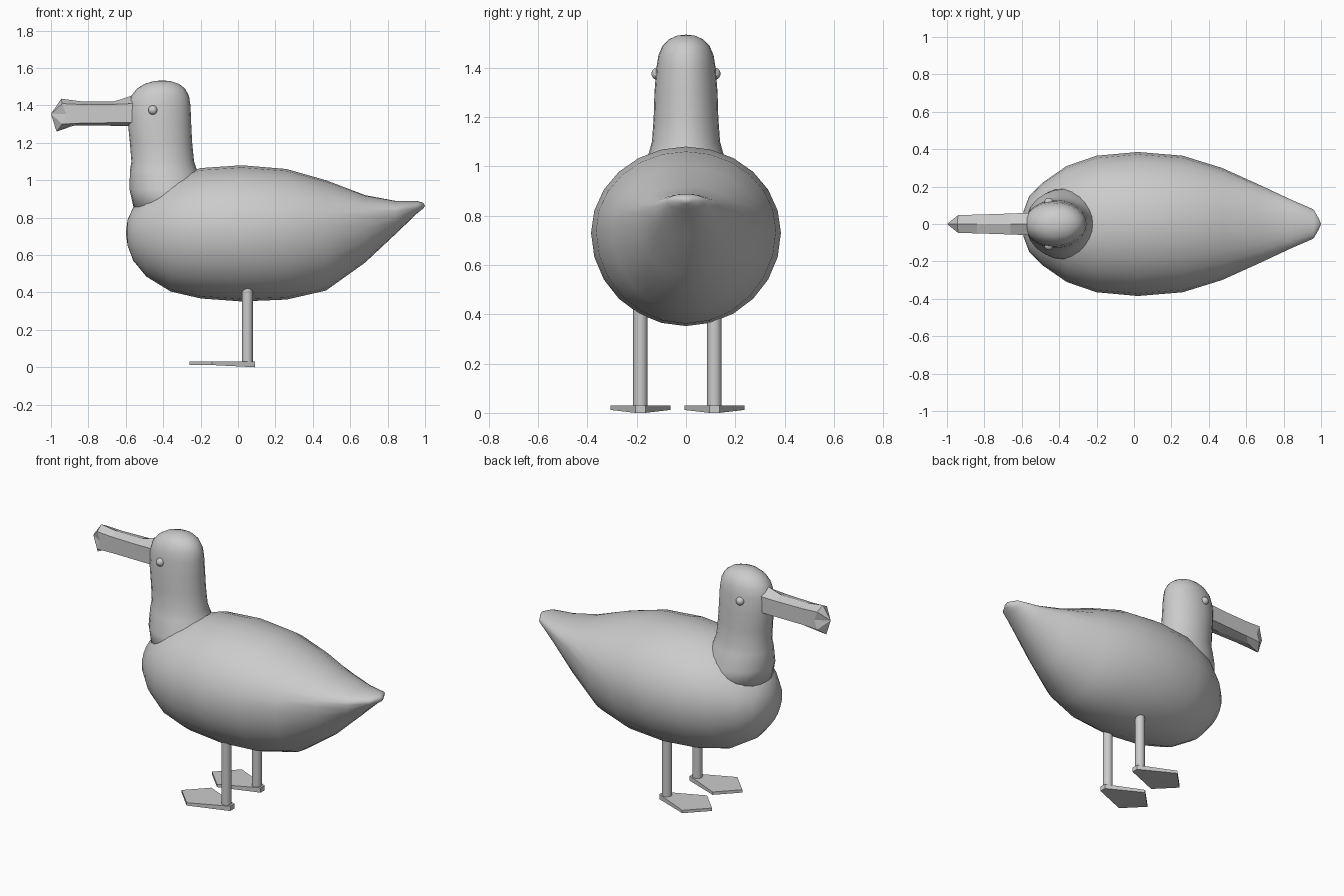
import bpy, bmesh
from math import sin, cos, pi

if "Cube" in bpy.data.objects:
    bpy.data.objects.remove(bpy.data.objects["Cube"])

N = 24


def make(name, verts, faces, smooth=True):
    me = bpy.data.meshes.new(name)
    me.from_pydata(verts, [], faces)
    bm = bmesh.new()
    bm.from_mesh(me)
    bmesh.ops.recalc_face_normals(bm, faces=bm.faces)
    bm.to_mesh(me)
    bm.free()
    for p in me.polygons:
        p.use_smooth = smooth
    ob = bpy.data.objects.new(name, me)
    bpy.context.collection.objects.link(ob)
    return ob


def loft(name, rings, start, end, smooth=True):
    """Skin equal-sized rings and close each end with a single point."""
    n = len(rings[0])
    verts = [v for r in rings for v in r] + [start, end]
    faces = []
    last = (len(rings) - 1) * n
    for i in range(n):
        j = (i + 1) % n
        for k in range(0, last, n):
            faces.append((k + i, k + j, k + n + j, k + n + i))
        faces.append((i, j, last + n))
        faces.append((last + i, last + j, last + n + 1))
    return make(name, verts, faces, smooth)


# Body: x, half width, bottom z, z of widest point, top z
body = [(-0.59, 0.07, 0.65, 0.72, 0.79), (-0.56, 0.15, 0.57, 0.72, 0.855),
        (-0.49, 0.22, 0.485, 0.72, 0.93), (-0.36, 0.31, 0.405, 0.73, 1.01),
        (-0.20, 0.365, 0.368, 0.73, 1.065), (0.02, 0.385, 0.352, 0.73, 1.08),
        (0.26, 0.365, 0.362, 0.74, 1.06), (0.47, 0.30, 0.41, 0.76, 1.0),
        (0.68, 0.205, 0.56, 0.81, 0.92), (0.84, 0.13, 0.71, 0.835, 0.89),
        (0.96, 0.078, 0.825, 0.86, 0.888), (0.99, 0.025, 0.848, 0.865, 0.88)]
rings = []
for x, w, b, m, t in body:
    ring = []
    for i in range(N):
        a = 2 * pi * i / N
        h = (t - m) if sin(a) > 0 else (m - b)
        ring.append((x, w * cos(a), m + h * sin(a)))
    rings.append(ring)
loft("body", rings, (-0.6, 0, 0.72), (1.0, 0, 0.863))

# Neck and head: z, front x, back x, half width
neck = [(0.84, -0.555, -0.15, 0.20), (0.95, -0.58, -0.175, 0.185),
        (1.05, -0.578, -0.218, 0.152), (1.10, -0.57, -0.235, 0.138),
        (1.20, -0.578, -0.245, 0.131), (1.30, -0.588, -0.25, 0.128),
        (1.40, -0.587, -0.254, 0.12), (1.45, -0.572, -0.262, 0.112),
        (1.49, -0.54, -0.283, 0.095), (1.515, -0.50, -0.315, 0.07),
        (1.53, -0.45, -0.36, 0.036)]
rings = [[((f + b) / 2 + (b - f) / 2 * cos(2 * pi * i / N),
           w * sin(2 * pi * i / N), z) for i in range(N)]
         for z, f, b, w in neck]
loft("neck_and_head", rings, (-0.36, 0, 0.8), (-0.405, 0, 1.534))


# Beak: faceted octagonal sections ending in a hooked tip
def beak_ring(xt, xs, xm, xb, w, top, up, low, bot):
    mid = 1.355
    return [(xt, 0, top), (xs, w, up), (xm, w, mid), (xs, w, low),
            (xb, 0, bot), (xs, -w, low), (xm, -w, mid), (xs, -w, up)]


rings = [beak_ring(-0.56, -0.56, -0.56, -0.56, 0.06, 1.455, 1.41, 1.31, 1.29),
         beak_ring(-0.66, -0.66, -0.66, -0.66, 0.056, 1.422, 1.406, 1.308, 1.291),
         beak_ring(-0.84, -0.84, -0.84, -0.89, 0.05, 1.422, 1.405, 1.305, 1.294),
         beak_ring(-0.945, -0.94, -0.92, -0.97, 0.048, 1.436, 1.41, 1.30, 1.26)]
loft("beak", rings, (-0.55, 0, 1.36), (-1.0, 0, 1.355), smooth=False)

# Eyes
for side, s in (("left", 1), ("right", -1)):
    bpy.ops.mesh.primitive_uv_sphere_add(segments=16, ring_count=10, radius=0.025,
                                         location=(-0.455, s * 0.115, 1.375))
    bpy.context.object.name = side + "_eye"
    bpy.ops.object.shade_smooth()

# Legs and webbed feet
outline = [(0.09, -0.02), (0.09, 0.02), (-0.14, 0.122), (-0.26, 0.0), (-0.14, -0.122)]
for side, y in (("left", 0.115), ("right", -0.185)):
    bpy.ops.mesh.primitive_cylinder_add(vertices=16, radius=0.029, depth=0.40,
                                        location=(0.05, y, 0.22))
    bpy.context.object.name = side + "_leg"
    bpy.ops.object.shade_smooth_by_angle()
    low = [(px, y + py, 0.0 if px > 0 else 0.012) for px, py in outline]
    top = [(px, y + py, 0.03) for px, py in outline]
    faces = [(0, 1, 2, 4), (2, 3, 4), (5, 6, 7, 9), (7, 8, 9)]
    faces += [(i, (i + 1) % 5, (i + 1) % 5 + 5, i + 5) for i in range(5)]
    make(side + "_foot", low + top, faces, smooth=False)
